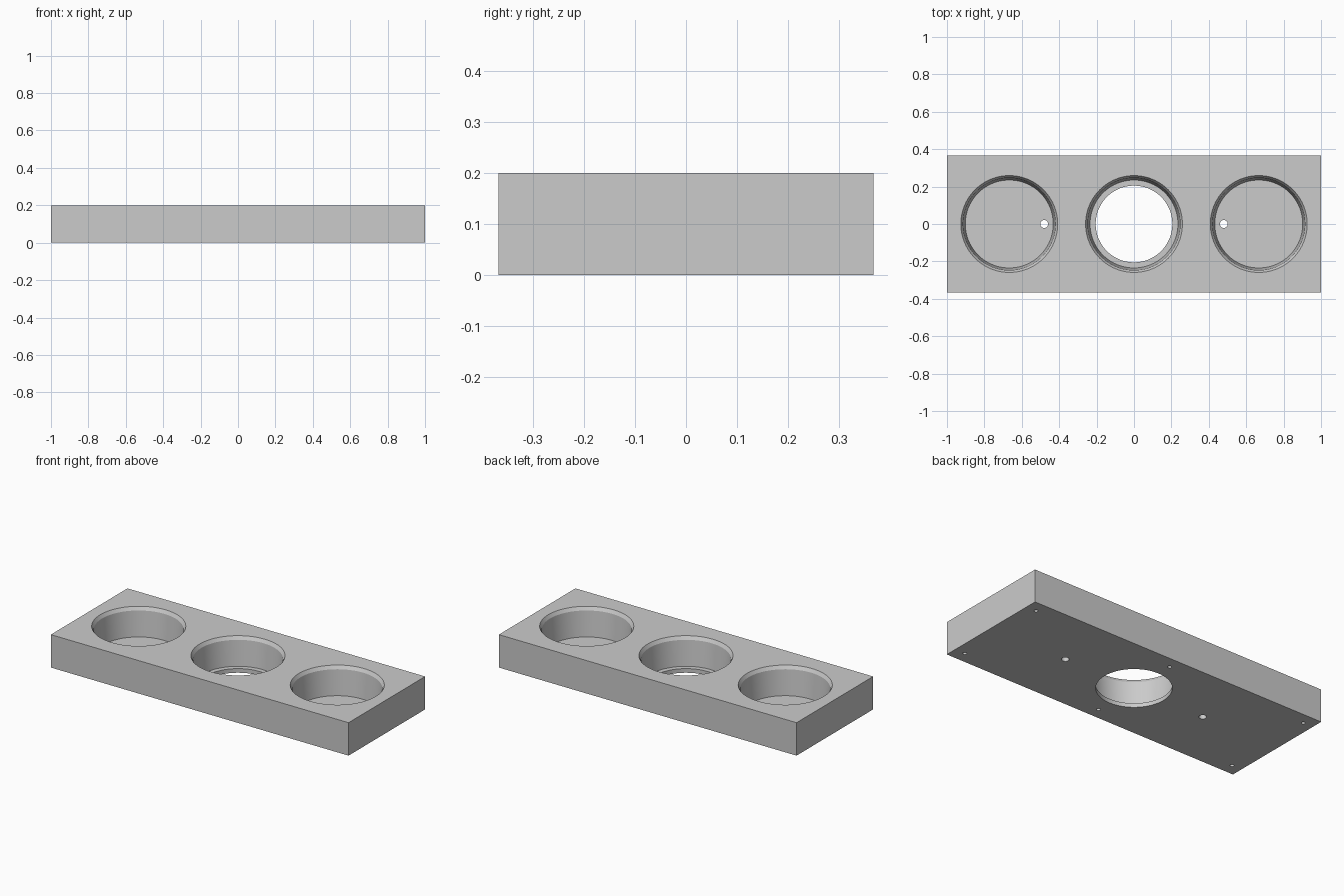
import bpy, bmesh, math

cube = bpy.data.objects.get("Cube")
if cube:
    bpy.data.objects.remove(cube, do_unlink=True)

LENGTH, DEPTH, HEIGHT = 2.0, 0.735, 0.2
FLOOR = 0.025          # thickness left under the pockets
PITCH = 0.667          # spacing between pockets

grey = bpy.data.materials.new("plain grey")
grey.use_nodes = True
colour = (0.6, 0.6, 0.6, 1)
grey.diffuse_color = colour
grey.node_tree.nodes["Principled BSDF"].inputs["Base Color"].default_value = colour


def add_object(name, bm):
    mesh = bpy.data.meshes.new(name)
    bmesh.ops.recalc_face_normals(bm, faces=bm.faces)
    bm.to_mesh(mesh)
    bm.free()
    mesh.materials.append(grey)
    obj = bpy.data.objects.new(name, mesh)
    bpy.context.collection.objects.link(obj)
    return obj


def turned_solid(name, profile, x, y, sides):
    """Closed solid of revolution from (radius, height) pairs."""
    bm = bmesh.new()
    rings = []
    for r, z in profile:
        angles = [2 * math.pi * i / sides for i in range(sides)]
        rings.append([bm.verts.new((x + r * math.cos(a), y + r * math.sin(a), z))
                      for a in angles])
    for low, high in zip(rings, rings[1:]):
        for i in range(sides):
            j = (i + 1) % sides
            bm.faces.new((low[i], low[j], high[j], high[i]))
    bm.faces.new(rings[0][::-1])
    bm.faces.new(rings[-1])
    obj = add_object(name, bm)
    obj.hide_render = True
    return obj


# Solid block
bm = bmesh.new()
bmesh.ops.create_cube(bm, size=1)
for v in bm.verts:
    v.co = (v.co.x * LENGTH, v.co.y * DEPTH, (v.co.z + 0.5) * HEIGHT)
block = add_object("holder_block", bm)

# Tapered pockets with a chamfered rim; the middle one opens through the base
pocket = [(0.235, FLOOR), (0.247, HEIGHT - 0.02), (0.259, HEIGHT), (0.259, HEIGHT + 0.05)]
opening = [(0.205, -0.05), (0.205, FLOOR)]
cutters = [
    turned_solid("right_pocket_cutter", pocket, -PITCH, 0, 96),
    turned_solid("middle_pocket_cutter", opening + pocket, 0, 0, 96),
    turned_solid("left_pocket_cutter", pocket, PITCH, 0, 96),
]

# Drain holes through the side pocket floors
for x in (-0.48, 0.48):
    cutters.append(turned_solid("drain_cutter", [(0.021, -0.05), (0.021, 0.06)], x, 0, 32))

# Blind screw holes in the underside
for x in (-0.934, 0, 0.934):
    for y in (-0.297, 0.297):
        cutters.append(turned_solid("screw_cutter", [(0.011, -0.05), (0.011, 0.1)], x, y, 24))

# Cut everything out of the block
bpy.ops.object.select_all(action='DESELECT')
bpy.context.view_layer.objects.active = block
block.select_set(True)
for cutter in cutters:
    mod = block.modifiers.new("cut", 'BOOLEAN')
    mod.operation = 'DIFFERENCE'
    mod.solver = 'EXACT'
    mod.object = cutter
    bpy.ops.object.modifier_apply(modifier=mod.name)
    bpy.data.objects.remove(cutter, do_unlink=True)

bpy.ops.object.shade_smooth_by_angle(angle=math.radians(20))
